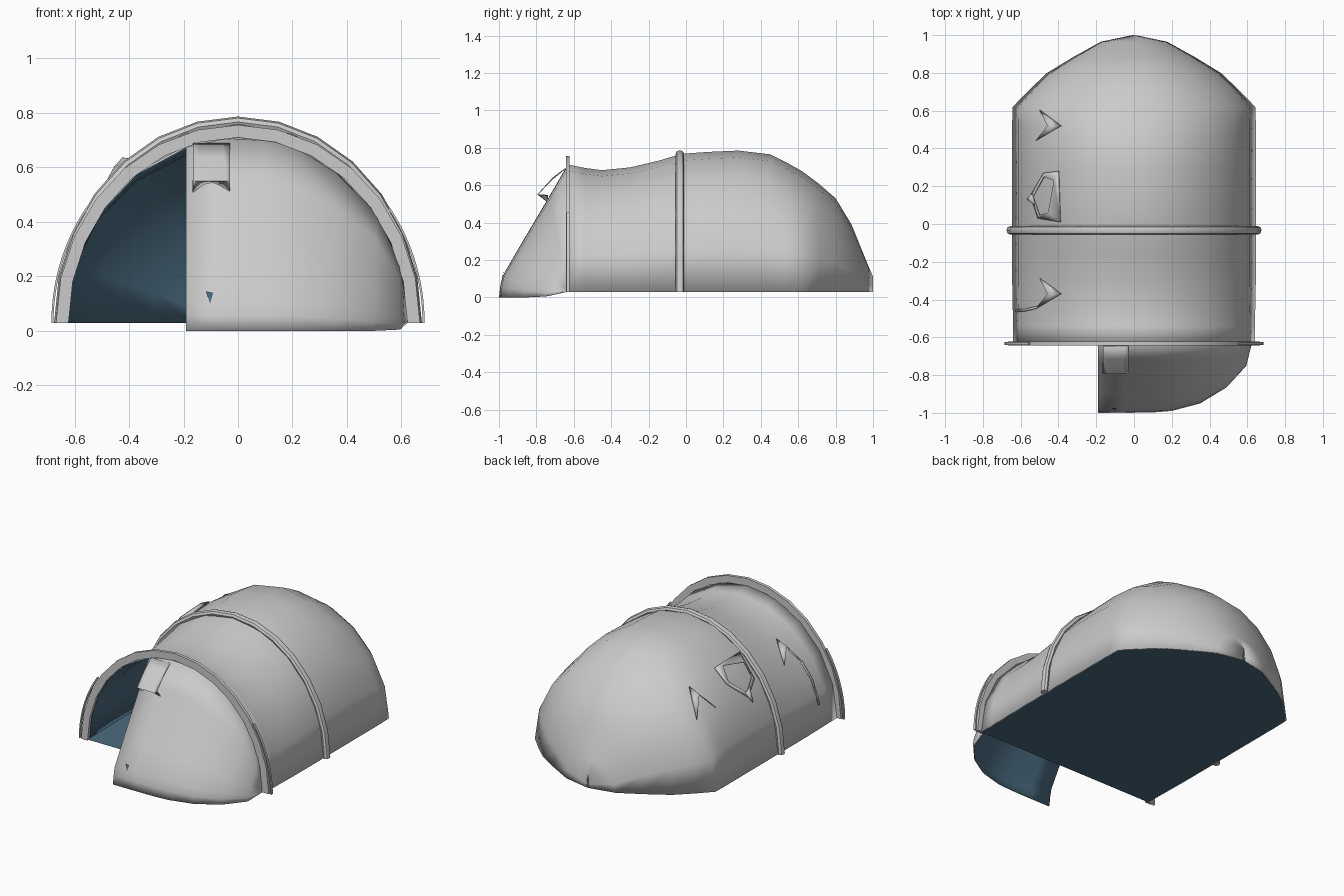
import bpy, math

if "Cube" in bpy.data.objects:
    bpy.data.objects.remove(bpy.data.objects["Cube"])

BASE = 0.03
blue = bpy.data.materials.new("blue_lining")
blue.diffuse_color = (0.07, 0.15, 0.22, 1)
blue.use_nodes = True
blue.node_tree.nodes["Principled BSDF"].inputs["Base Color"].default_value = blue.diffuse_color
grey = bpy.data.materials.new("grey_fabric")
grey.diffuse_color = (0.6, 0.6, 0.6, 1)
grey.use_nodes = True
grey.node_tree.nodes["Principled BSDF"].inputs["Base Color"].default_value = grey.diffuse_color


def make(name, verts, faces, mats=(), smooth=40, thick=0):
    me = bpy.data.meshes.new(name)
    me.from_pydata(verts, [], faces)
    me.update()
    ob = bpy.data.objects.new(name, me)
    bpy.context.collection.objects.link(ob)
    for m in mats:
        me.materials.append(m)
    bpy.ops.object.select_all(action='DESELECT')
    ob.select_set(True)
    bpy.context.view_layer.objects.active = ob
    if smooth:
        bpy.ops.object.shade_smooth_by_angle(angle=math.radians(smooth))
    if thick:
        s = ob.modifiers.new("lining", 'SOLIDIFY')
        s.thickness = thick
        s.offset = -1
        s.material_offset = 1 if len(mats) > 1 else 0
    return ob


def grid(rows, flip=False):
    n = len(rows[0])
    faces = []
    for j in range(len(rows) - 1):
        for i in range(n - 1):
            f = (j * n + i, (j + 1) * n + i, (j + 1) * n + i + 1, j * n + i + 1)
            faces.append(f[::-1] if flip else f)
    return [p for r in rows for p in r], faces


def arch(w, h, y, a0=0.0, a1=math.pi, n=10):
    return [(w * math.cos(a0 + (a1 - a0) * i / n), y,
             BASE + h * math.sin(a0 + (a1 - a0) * i / n)) for i in range(n + 1)]


# Tent body: arched sections (y, half width, height above floor)
sections = [(-0.63, .64, .68), (-.54, .64, .662), (-.45, .642, .65), (-.3, .645, .665),
            (-.15, .645, .70), (-.02, .645, .738), (.12, .645, .748), (.28, .645, .755),
            (.45, .645, .735), (.54, .645, .69), (.62, .642, .645), (.71, .555, .578),
            (.80, .46, .50), (.885, .32, .36), (.965, .175, .162), (1.0, .008, .08)]
v, f = grid([arch(w, h, y) for y, w, h in sections])
make("tent_body", v, f, (grey, blue), 50, 0.008)

# Groundsheet
ring = [(w, y, BASE) for y, w, h in sections] + [(-w, y, BASE) for y, w, h in reversed(sections)]
make("groundsheet", ring, [tuple(range(len(ring)))], (blue,), 0)


# Hoops: closed profile of (radial offset, y) swept over an elliptical arch
def hoop(name, w, h, profile, a0=0.0, a1=math.pi):
    loops = [arch(w + r, h + r, y, a0, a1, 14) for r, y in profile]
    loops.append(loops[0])
    v, f = grid(loops)
    k, n = len(profile), 15
    f = [tuple(i % (k * n) for i in q) for q in f]
    f += [tuple(j * n for j in range(k)), tuple(j * n + n - 1 for j in reversed(range(k)))]
    make(name, v[:k * n], f, (), 40)


hoop("front_hoop", .622, .68, [(0, -.642), (.046, -.642), (.046, -.622), (0, -.622)])
oct_profile = [(.012 + .02 * math.cos(t * math.pi / 4), -.033 - .023 * math.sin(t * math.pi / 4))
               for t in range(8)]
hoop("middle_hoop", .643, .725, oct_profile)
strap = [(0, -.64), (.008, -.64), (.008, -.624), (0, -.624)]
hoop("right_pole_sleeve", .677, .72, strap, 0, .62)
hoop("left_pole_sleeve", .677, .72, strap, math.pi - .62, math.pi)

# Front door panel: base outline rising to the front arch
base = [(-.19, -1, 0), (-.05, -1, 0), (.1, -.998, 0), (.2, -.99, 0), (.35, -.95, 0),
        (.49, -.865, 0), (.595, -.75, .005), (.622, -.635, .03)]
top = [(-.19, -.635, .675), (-.05, -.635, .705), (.1, -.635, .70), (.2, -.635, .68),
       (.36, -.635, .58), (.51, -.635, .43), (.592, -.635, .25), (.625, -.635, .05)]
rows = []
for t, bulge in ((0, 0), (.08, .023), (.16, .04), (.35, .032), (.55, .022), (.78, .01), (1, 0)):
    row = []
    for b, a in zip(base, top):
        p = [b[k] + (a[k] - b[k]) * t for k in range(3)]
        p[1] -= bulge * min(1, a[2] / .6)
        row.append(tuple(p))
    rows.append(row)
v, f = grid(rows, True)
v = [(x, max(y, -1.0), z) for x, y, z in v]
make("door_panel", v, f, (grey, blue), 50, 0.006)

# Vent hood at the top of the door, and a small door tab
hood = []
for y, z, sag in ((-.648, .69, 0), (-.715, .635, .004), (-.795, .55, .0), (-.74, .508, .035)):
    hood.append([(-.165 + .135 * i / 6, y, z + sag * math.sin(math.pi * i / 6)) for i in range(7)])
v, f = grid(hood, False)
make("door_vent_hood", v, f, (grey,), 40, 0.005)
make("door_tab", [(-.118, -.975, .145), (-.092, -.975, .14), (-.102, -.985, .10)],
     [(0, 2, 1)], (blue,), 0)


# Side vents lying on the left of the body
def on_body(x, y, lift):
    for (y0, w0, h0), (y1, w1, h1) in zip(sections, sections[1:]):
        if y0 <= y <= y1:
            t = (y - y0) / (y1 - y0)
            w, h = w0 + (w1 - w0) * t, h0 + (h1 - h0) * t
            break
    return (x, y, BASE + h * math.sqrt(max(0, 1 - (x / w) ** 2)) + lift)


def patch(name, pts, faces):
    make(name, [on_body(*p) for p in pts], faces, (grey,), 30, 0.005)


for name, cy in (("rear_side_vent", .52), ("front_side_vent", -.37)):
    patch(name, [(-.385, cy, .012), (-.50, cy + .085, .008), (-.46, cy, .05), (-.52, cy - .08, .008)],
          [(0, 1, 2), (0, 2, 3)])
patch("front_vent_strap", [(-.515, -.435, .012), (-.515, -.447, .012), (-.58, -.462, .015),
                           (-.63, -.465, .02), (-.63, -.452, .02), (-.58, -.45, .015)],
      [(0, 5, 2, 1), (5, 4, 3, 2)])

# Side window: pentagon frame with a rolled cover along its upper edge
outer = [(-.39, .01, .012), (-.40, .28, .012), (-.48, .27, .012), (-.55, .15, .012), (-.51, .03, .012)]
inner = [(-.455, .06, .045), (-.425, .23, .04), (-.478, .25, .02), (-.537, .145, .014), (-.502, .045, .02)]
patch("side_window_frame", outer + inner,
      [(i, (i + 1) % 5, 5 + (i + 1) % 5, 5 + i) for i in range(5)])
patch("side_window_toggle", [(-.525, .10, .02), (-.57, .13, .02), (-.56, .145, .02), (-.54, .16, .02)],
      [(0, 3, 2, 1)])
